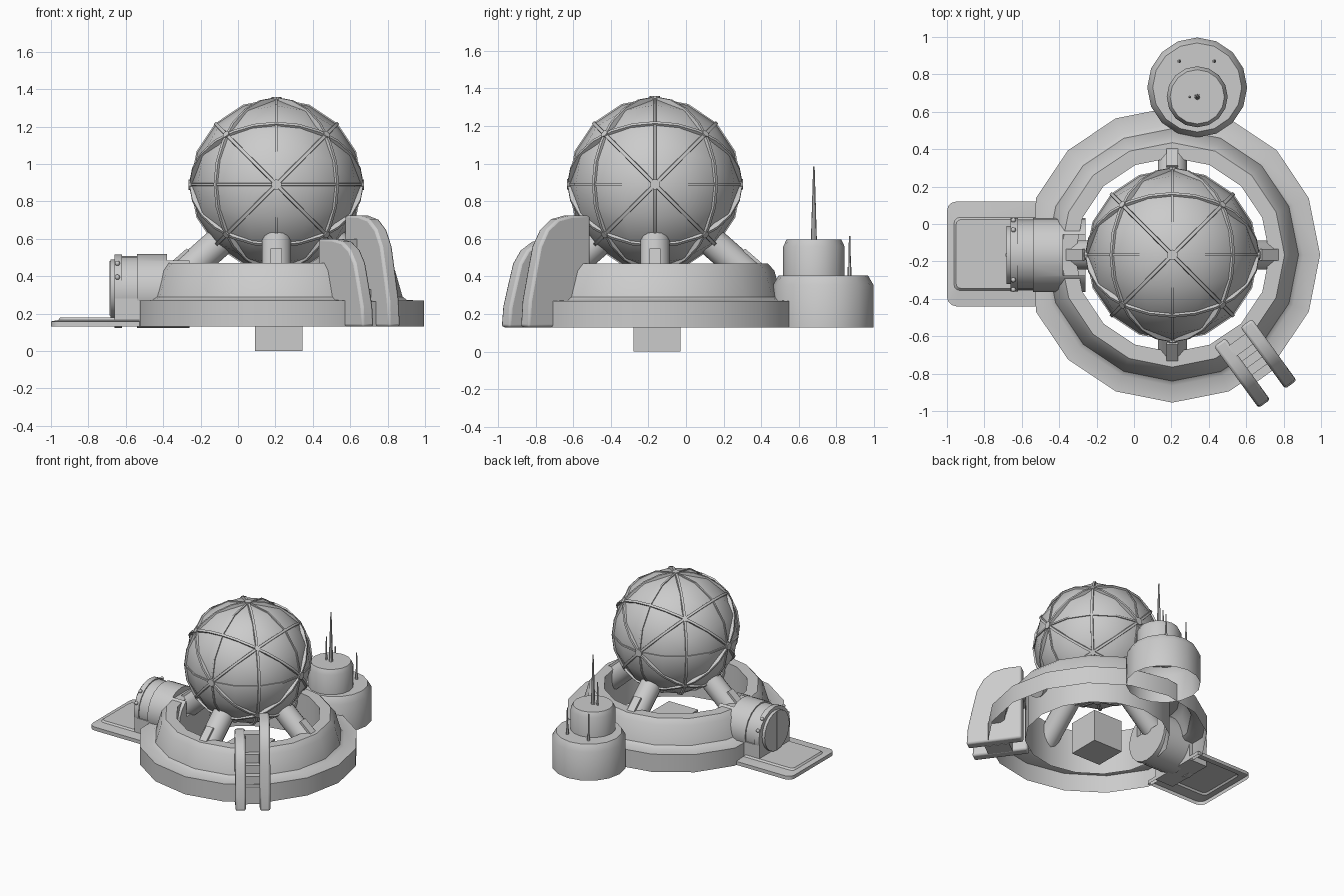
import bpy, bmesh, math
from mathutils import Vector, Matrix

if "Cube" in bpy.data.objects:
    bpy.data.objects.remove(bpy.data.objects["Cube"])

CX, CY = 0.205, -0.165          # centre of dome and ring
C = Vector((CX, CY, 0.89))      # dome centre
R = 0.46


def finish(name, bm, smooth=35):
    bmesh.ops.recalc_face_normals(bm, faces=bm.faces)
    me = bpy.data.meshes.new(name)
    bm.to_mesh(me)
    bm.free()
    ob = bpy.data.objects.new(name, me)
    bpy.context.collection.objects.link(ob)
    if smooth:
        bpy.ops.object.select_all(action='DESELECT')
        ob.select_set(True)
        bpy.context.view_layer.objects.active = ob
        bpy.ops.object.shade_smooth_by_angle(angle=math.radians(smooth))
    return ob


def bevel(ob, width, segments=2):
    m = ob.modifiers.new("bevel", 'BEVEL')
    m.width, m.segments, m.limit_method = width, segments, 'ANGLE'


def lathe(name, profile, x, y, n=16, closed=False, min_x=None):
    """Spin an (r, z) profile round a vertical axis."""
    bm = bmesh.new()
    rows = []
    for r, z in profile:
        row = []
        for k in range(n):
            a = 2 * math.pi * k / n
            px = r * math.cos(a)
            if min_x is not None:
                px = max(px, min_x)
            row.append(bm.verts.new((x + px, y + r * math.sin(a), z)))
        rows.append(row)
    for a, b in zip(rows, rows[1:]):
        for k in range(n):
            bm.faces.new((a[k], a[(k + 1) % n], b[(k + 1) % n], b[k]))
    if closed:
        bm.faces.new(rows[-1])
    return finish(name, bm)


def rod(name, a, b, r1, r2=None, n=16):
    a, b = Vector(a), Vector(b)
    d = b - a
    bm = bmesh.new()
    mat = Matrix.Translation((a + b) / 2) @ d.to_track_quat('Z', 'Y').to_matrix().to_4x4()
    bmesh.ops.create_cone(bm, cap_ends=True, segments=n, radius1=r1,
                          radius2=r1 if r2 is None else r2, depth=d.length, matrix=mat)
    return finish(name, bm)


def box(name, lo, hi, mat=Matrix()):
    lo, hi = Vector(lo), Vector(hi)
    bm = bmesh.new()
    bmesh.ops.create_cube(bm, size=1, matrix=mat @ Matrix.Translation((lo + hi) / 2)
                          @ Matrix.Diagonal((*(hi - lo), 1)))
    return finish(name, bm, 0)


# dome: cube subdivided and pushed out to a sphere
bm = bmesh.new()
bmesh.ops.create_cube(bm, size=2)
bmesh.ops.subdivide_edges(bm, edges=bm.edges[:], cuts=3, use_grid_fill=True)
for v in bm.verts:
    v.co = C + Vector([math.tan(c * math.pi / 4) for c in v.co]).normalized() * (R - 0.004)
finish("dome", bm, 40)

# dome ribs: three axis circles and six diagonal circles
planes = [((1, 0, 0), 0), ((0, 1, 0), 0), ((0, 0, 1), 0),
          ((1, 1, 0), 1), ((1, -1, 0), 1), ((0, 1, 1), 1),
          ((0, 1, -1), 1), ((1, 0, 1), 1), ((1, 0, -1), 1)]
for i, (nrm, diag) in enumerate(planes):
    nrm = Vector(nrm).normalized()
    u = next(Vector(a) for a in ((0, 0, 1), (1, 0, 0), (0, 1, 0)) if abs(Vector(a).dot(nrm)) < 0.01)
    w = nrm.cross(u)
    n, half = (24, 0.012) if diag else (16, 0.009)
    ro = R + (0.006 if diag else 0.002)
    bm = bmesh.new()
    loops = [[bm.verts.new(C + (u * math.cos(2 * math.pi * k / n) + w * math.sin(2 * math.pi * k / n)) * r + nrm * s)
              for k in range(n)]
             for r, s in ((ro - 0.03, -half), (ro, -half * 0.7), (ro, half * 0.7), (ro - 0.03, half))]
    for a, b in zip(loops, loops[1:]):
        for k in range(n):
            bm.faces.new((a[k], a[(k + 1) % n], b[(k + 1) % n], b[k]))
    finish(f"dome_rib_{i}", bm)

# bosses where the ribs meet
nodes = [Vector((x, y, z)) for x in (-1, 0, 1) for y in (-1, 0, 1) for z in (-1, 0, 1)
         if abs(x) + abs(y) + abs(z) in (1, 3)]
for i, d in enumerate(nodes):
    r = 0.028 if d.length < 1.1 else 0.02
    d.normalize()
    rod(f"rib_boss_{i}", C + d * 0.43, C + d * 0.469, r, n=10)

# base ring, open underneath
lathe("base_ring", [(0.79, 0.13), (0.79, 0.27), (0.70, 0.272), (0.675, 0.29), (0.635, 0.43),
                    (0.60, 0.47), (0.52, 0.47), (0.52, 0.13)], CX, CY, min_x=-0.735)

# four slanted legs with cover plates
for i in range(4):
    m = Matrix.Translation((CX, CY, 0)) @ Matrix.Rotation(i * math.pi / 2, 4, 'Z')
    rod(f"leg_{i}", m @ Vector((0.24, 0, 0.64)), m @ Vector((0.59, 0, 0.33)), 0.08, n=14)
    tilt = m @ Matrix.Translation((0.42, 0, 0.48)) @ Matrix.Rotation(math.radians(41), 4, 'Y')
    box(f"leg_plate_{i}", (0.0, -0.03, 0.05), (0.13, 0.03, 0.09), tilt)

# centre block
box("centre_block", (0.09, -0.28, 0), (0.345, -0.03, 0.25))

# entrance tunnel
rod("tunnel", (-0.66, CY, 0.32), (-0.40, CY, 0.32), 0.188, n=20)
collar = rod("tunnel_collar", (-0.54, CY, 0.32), (-0.26, CY, 0.32), 0.198, n=20)
cut = box("collar_cutter", (-0.38, CY - 0.11, 0.36), (-0.2, CY + 0.11, 0.7))
cut.hide_render = True
cut.hide_set(True)
b = collar.modifiers.new("notch", 'BOOLEAN')
b.object, b.operation, b.solver = cut, 'DIFFERENCE', 'EXACT'
rod("tunnel_rim", (-0.66, CY, 0.32), (-0.62, CY, 0.32), 0.196, n=20)
rod("tunnel_door", (-0.682, CY, 0.335), (-0.65, CY, 0.335), 0.155, n=20)
box("door_seam", (-0.687, CY - 0.008, 0.19), (-0.67, CY + 0.008, 0.48))
box("tunnel_foot", (-0.66, CY - 0.19, 0.13), (-0.50, CY + 0.19, 0.28))
for i, a in enumerate((22, 48, 132, 158)):
    bm = bmesh.new()
    p = (-0.645, CY + 0.2 * math.cos(math.radians(a)), 0.32 + 0.2 * math.sin(math.radians(a)))
    bmesh.ops.create_uvsphere(bm, u_segments=8, v_segments=6, radius=0.014,
                              matrix=Matrix.Translation(p))
    finish(f"tunnel_bolt_{i}", bm, 60)

# landing pad: rounded shell with a raised panel
def pad_loop(bm, x0, x1, y0, y1, r, z):
    pts = [(x1, y0), (x1, y1)]
    for cy, a0 in ((y1 - r, 90), (y0 + r, 180)):
        pts += [(x0 + r + r * math.cos(math.radians(a0 + t)), cy + r * math.sin(math.radians(a0 + t)))
                for t in (0, 30, 60, 90)]
    return [bm.verts.new((x, y, z)) for x, y in pts]


bm = bmesh.new()
loops = [pad_loop(bm, -1.0, -0.5, -0.44, 0.12, 0.05, 0.13),
         pad_loop(bm, -1.0, -0.5, -0.44, 0.12, 0.05, 0.158),
         pad_loop(bm, -0.962, -0.53, -0.355, 0.035, 0.03, 0.165),
         pad_loop(bm, -0.952, -0.54, -0.345, 0.025, 0.03, 0.178)]
for a, b in zip(loops, loops[1:]):
    for k in range(len(a)):
        j = (k + 1) % len(a)
        bm.faces.new((a[k], a[j], b[j], b[k]))
bm.faces.new(loops[-1])
finish("landing_pad", bm)

# antenna tower, open underneath
lathe("tower_base", [(0.267, 0.13), (0.267, 0.355), (0.238, 0.405)], 0.338, 0.73, closed=True)
lathe("tower_top", [(0.163, 0.39), (0.163, 0.56), (0.145, 0.597)], 0.338, 0.68, closed=True)
rod("main_antenna", (0.338, 0.68, 0.59), (0.338, 0.68, 0.985), 0.016, 0.004, 8)
rod("short_antenna", (0.298, 0.68, 0.59), (0.298, 0.68, 0.78), 0.007, 0.004, 6)
for i, x in enumerate((0.243, 0.43)):
    rod(f"side_antenna_{i}", (x, 0.87, 0.4), (x, 0.87, 0.615), 0.008, 0.004, 6)
    rod(f"antenna_socket_{i}", (x, 0.87, 0.4), (x, 0.87, 0.45), 0.011, n=6)

# pair of buttress fins, the left one lower
FIN = Matrix.Translation((CX, CY, 0)) @ Matrix.Rotation(math.radians(-54), 4, 'Z')
PROFILE = [(0.527, 0.13), (0.527, 0.725), (0.65, 0.725), (0.74, 0.705), (0.81, 0.65),
           (0.86, 0.56), (0.89, 0.43), (0.925, 0.27), (0.935, 0.13)]
for name, off, k in (("left_fin", -0.07, 0.79), ("right_fin", 0.105, 1.0)):
    bm = bmesh.new()
    f = bm.faces.new([bm.verts.new(FIN @ Vector((r, off - 0.038, 0.13 + (z - 0.13) * k))) for r, z in PROFILE])
    ext = bmesh.ops.extrude_face_region(bm, geom=[f])["geom"]
    shift = FIN.to_3x3() @ Vector((0, 0.076, 0))
    bmesh.ops.translate(bm, verts=[g for g in ext if isinstance(g, bmesh.types.BMVert)], vec=shift)
    bevel(finish(name, bm), 0.014)

# link and steps between the fins
box("fin_link", (0.57, -0.04, 0.3), (0.64, 0.075, 0.6), FIN)
for i in range(4):
    r = 0.68 + i * 0.045
    box(f"fin_step_{i}", (r - 0.045, -0.04, 0.13), (r, 0.075, 0.46 - i * 0.065), FIN)
